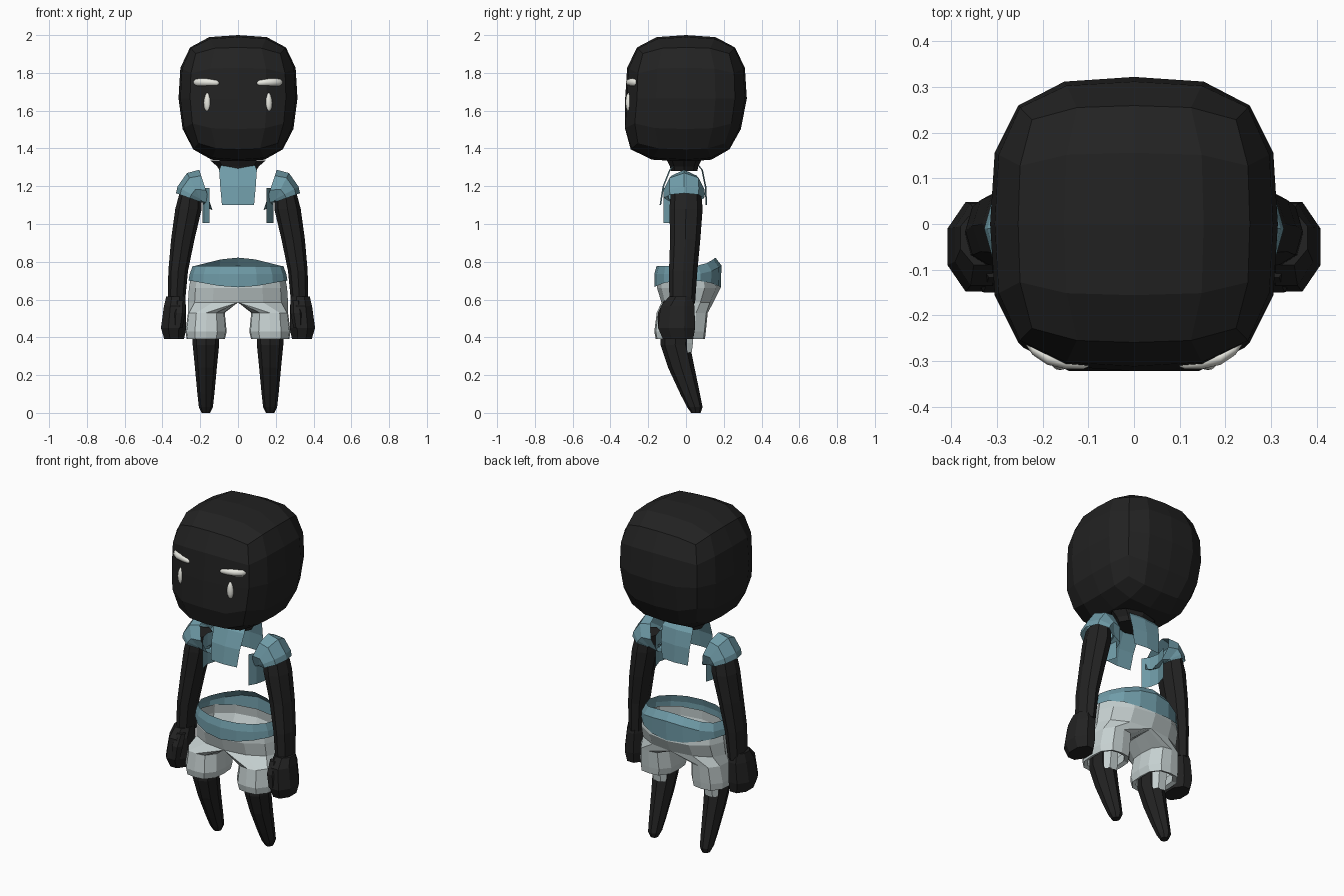
import bpy, bmesh
from math import cos, sin, pi
from mathutils import Vector

if "Cube" in bpy.data.objects:
    bpy.data.objects.remove(bpy.data.objects["Cube"])


def material(name, rgb):
    m = bpy.data.materials.new(name)
    m.diffuse_color = (*rgb, 1)
    m.use_nodes = True
    m.node_tree.nodes["Principled BSDF"].inputs["Base Color"].default_value = m.diffuse_color
    return m


BLACK = material("black", (0.016, 0.016, 0.016))
TEAL = material("teal", (0.16, 0.33, 0.39))
CLOTH = material("light_cloth", (0.56, 0.63, 0.63))
WHITE = material("off_white", (0.82, 0.82, 0.76))


def finish(bm, name, mat, mirror=False, smooth=False):
    bmesh.ops.recalc_face_normals(bm, faces=bm.faces[:])
    for f in bm.faces:
        f.smooth = smooth
    me = bpy.data.meshes.new(name)
    bm.to_mesh(me)
    bm.free()
    me.materials.append(mat)
    ob = bpy.data.objects.new(name, me)
    bpy.context.collection.objects.link(ob)
    if mirror:
        ob.modifiers.new("mirror", 'MIRROR')
    return ob


def loft_mesh(rings, closed=True, cap_start=False, cap_end=False):
    bm = bmesh.new()
    rows = [[bm.verts.new(p) for p in r] for r in rings]
    n = len(rows[0])
    for a, b in zip(rows, rows[1:]):
        for i in range(n if closed else n - 1):
            j = (i + 1) % n
            bm.faces.new((a[i], a[j], b[j], b[i]))
    if cap_start:
        bm.faces.new(rows[0])
    if cap_end:
        bm.faces.new(rows[-1])
    return bm


def ring(c, u, v, n=8, phase=0.0):
    c, u, v = Vector(c), Vector(u), Vector(v)
    return [c + u * cos(phase + 2 * pi * i / n) + v * sin(phase + 2 * pi * i / n)
            for i in range(n)]


def oval(x, y, z, rx, ry, n=8, flat=False):
    # flat=True turns the flats outward while keeping the given extents
    k = 1 / cos(pi / n) if flat else 1
    return ring((x, y, z), (rx * k, 0, 0), (0, ry * k, 0), n, pi / n if flat else 0)


# Head: gridded cube pushed to a superellipsoid, back of the jaw tucked in
bm = bmesh.new()
bmesh.ops.create_cube(bm, size=2)
bmesh.ops.subdivide_edges(bm, edges=bm.edges[:], cuts=3, use_grid_fill=True)
for v in bm.verts:
    p = v.co / sum(abs(c) ** 3.2 for c in v.co) ** (1 / 3.2)
    low = max(0, -p.z)
    p.y = p.y * (1 + 0.16 * low) if p.y < 0 else p.y * (1 - 0.14 * low)
    p.y = max(p.y, -1)
    p.x *= 1 - 0.08 * low
    v.co = (0.315 * p.x, 0.322 * p.y, 1.665 + 0.335 * p.z)
finish(bm, "head", BLACK)

# Neck flare under the head
finish(loft_mesh([oval(0, -0.01, 1.28, 0.095, 0.07), oval(0, -0.01, 1.305, 0.11, 0.075),
                  oval(0, -0.01, 1.335, 0.145, 0.09)], cap_start=True, cap_end=True),
       "neck", BLACK)

# Eyes
bm = bmesh.new()
bmesh.ops.create_uvsphere(bm, u_segments=12, v_segments=8, radius=1)
for v in bm.verts:
    w = 0.019 - 0.003 * v.co.z
    v.co = (0.162 + w * v.co.x, -0.303 + 0.017 * v.co.y, 1.645 + 0.05 * v.co.z)
finish(bm, "eye", WHITE, mirror=True, smooth=True)

# Eyebrows: tapered bar following the face
brow = [(0.1, -0.308, 1.745, 0.006), (0.112, -0.306, 1.747, 0.015), (0.15, -0.302, 1.75, 0.019),
        (0.19, -0.292, 1.751, 0.02), (0.222, -0.272, 1.75, 0.018), (0.236, -0.26, 1.75, 0.008)]
finish(loft_mesh([ring((x, y, z), (0, 0.8 * r, 0), (0, 0, r)) for x, y, z, r in brow],
                 cap_start=True, cap_end=True), "eyebrow", WHITE, mirror=True, smooth=True)

# Shirt panels at chest and back, hanging from the neck
for name, s, end in (("chest_panel", -1, 0.14), ("back_panel", 1, 0.112)):
    rows = []
    for z, y, w in ((1.31, 0.07, 0.09), (1.285, 0.09, 0.1), (1.2, 0.4 * 0.1 + 0.6 * end, 0.094),
                    (1.1, end, 0.085)):
        rows.append([(x * w, s * (y - 0.008 * abs(x)), z) for x in (-1, 0, 1)])
    finish(loft_mesh(rows, closed=False), name, TEAL)

# Shirt strips under the arms
finish(loft_mesh([[(0.15, -0.118, z), (0.175, -0.075, z), (0.187, -0.02, z), (0.165, 0.05, z)]
                  for z in (1.19, 1.1, 1.005)], closed=False), "side_panel", TEAL, mirror=True)

# Sleeves: open at torso and arm
finish(loft_mesh([
    ring((0.17, -0.01, 1.18), (0.035, 0, 0.107), (0, 0.095, 0)),
    ring((0.225, -0.01, 1.183), (0.045, 0, 0.087), (0, 0.108, 0)),
    ring((0.246, -0.01, 1.157), (0.075, 0, 0.04), (0, 0.11, 0)),
    ring((0.256, -0.01, 1.137), (0.072, 0, 0.026), (0, 0.106, 0))]),
    "sleeve", TEAL, mirror=True)

# Arms
arm = [(0.25, 0, 1.17, 0.058, 0.08), (0.262, 0, 1.08, 0.07, 0.088), (0.292, -0.004, 0.92, 0.062, 0.08),
       (0.317, -0.015, 0.75, 0.052, 0.075), (0.326, -0.02, 0.58, 0.045, 0.068)]
finish(loft_mesh([oval(*r) for r in arm], cap_start=True, cap_end=True), "arm", BLACK, mirror=True)

# Hands and thumbs
hand = [(0.33, -0.03, 0.615, 0.05, 0.06), (0.334, -0.045, 0.565, 0.058, 0.09),
        (0.341, -0.05, 0.45, 0.067, 0.098), (0.338, -0.042, 0.39, 0.052, 0.08)]
finish(loft_mesh([oval(*r, flat=True) for r in hand], cap_start=True, cap_end=True),
       "hand", BLACK, mirror=True)
thumb = [(0.305, -0.095, 0.595, 0.026, 0.025), (0.312, -0.12, 0.53, 0.034, 0.034),
         (0.32, -0.128, 0.45, 0.026, 0.024)]
finish(loft_mesh([oval(*r, n=6) for r in thumb], cap_start=True, cap_end=True),
       "thumb", BLACK, mirror=True)


# Shorts: half-hip rings flowing into a leg tube, mirrored over the seam
def hip(z, xo, y0, y1, n=12):
    pts = oval(0, (y0 + y1) / 2, z, xo, (y1 - y0) / 2, n)
    return [Vector((p.x if p.x > 0.001 else 0, p.y, p.z)) for p in pts]


def leg_ring(z, xi, xo, y0, y1, n=12):
    out = []
    for i in range(n):
        c, s = cos(2 * pi * i / n), sin(2 * pi * i / n)
        k = (abs(c) ** 3 + abs(s) ** 3) ** (-1 / 3)
        out.append(((xi + xo) / 2 + c * k * (xo - xi) / 2, (y0 + y1) / 2 + s * k * (y1 - y0) / 2, z))
    return out


bm = loft_mesh([hip(0.715, 0.25, -0.15, 0.175), hip(0.66, 0.26, -0.153, 0.182),
                hip(0.585, 0.265, -0.13, 0.145), leg_ring(0.53, 0.07, 0.265, -0.155, 0.115),
                leg_ring(0.43, 0.06, 0.278, -0.168, 0.105), leg_ring(0.39, 0.07, 0.272, -0.16, 0.1),
                leg_ring(0.4, 0.09, 0.25, -0.14, 0.075), leg_ring(0.45, 0.09, 0.25, -0.14, 0.075)])
seam = [f for f in bm.faces if all(abs(v.co.x) < 1e-4 for v in f.verts)]
bmesh.ops.delete(bm, geom=seam, context='FACES')
bmesh.ops.remove_doubles(bm, verts=bm.verts[:], dist=1e-4)
finish(bm, "shorts", CLOTH, mirror=True)

# Waistband: dips at the front, rises at the back
low, mid, top = [], [], []
for i in range(16):
    c, s = cos(2 * pi * i / 16), sin(2 * pi * i / 16)
    dip = abs(s) ** 3
    rise = 0.045 * max(0, s) ** 3
    low.append((0.262 * c, 0.008 + 0.176 * s, 0.7 - 0.035 * dip))
    mid.append((0.256 * c, 0.01 + 0.178 * s, 0.735 + rise))
    top.append((0.24 * c, 0.156 * s, 0.777 + rise))
finish(loft_mesh([low, mid, top]), "waistband", TEAL)

# Lower legs: tapering backward to blunt feet
leg = [(0.17, -0.055, 0.46, 0.072, 0.08), (0.17, -0.057, 0.36, 0.07, 0.078),
       (0.17, -0.025, 0.24, 0.058, 0.07), (0.17, 0.022, 0.1, 0.045, 0.052),
       (0.17, 0.047, 0.03, 0.037, 0.041), (0.17, 0.052, 0.0, 0.022, 0.025)]
finish(loft_mesh([oval(*r) for r in leg], cap_start=True, cap_end=True), "lower_leg", BLACK, mirror=True)

# Light lining patch behind each knee
finish(loft_mesh([[(0.125, 0.005, z), (0.145, y, z), (0.195, y, z), (0.215, 0.005, z)]
                  for z, y in ((0.43, 0.04), (0.37, 0.037), (0.32, 0.03))], closed=False),
       "knee_lining", CLOTH, mirror=True)
